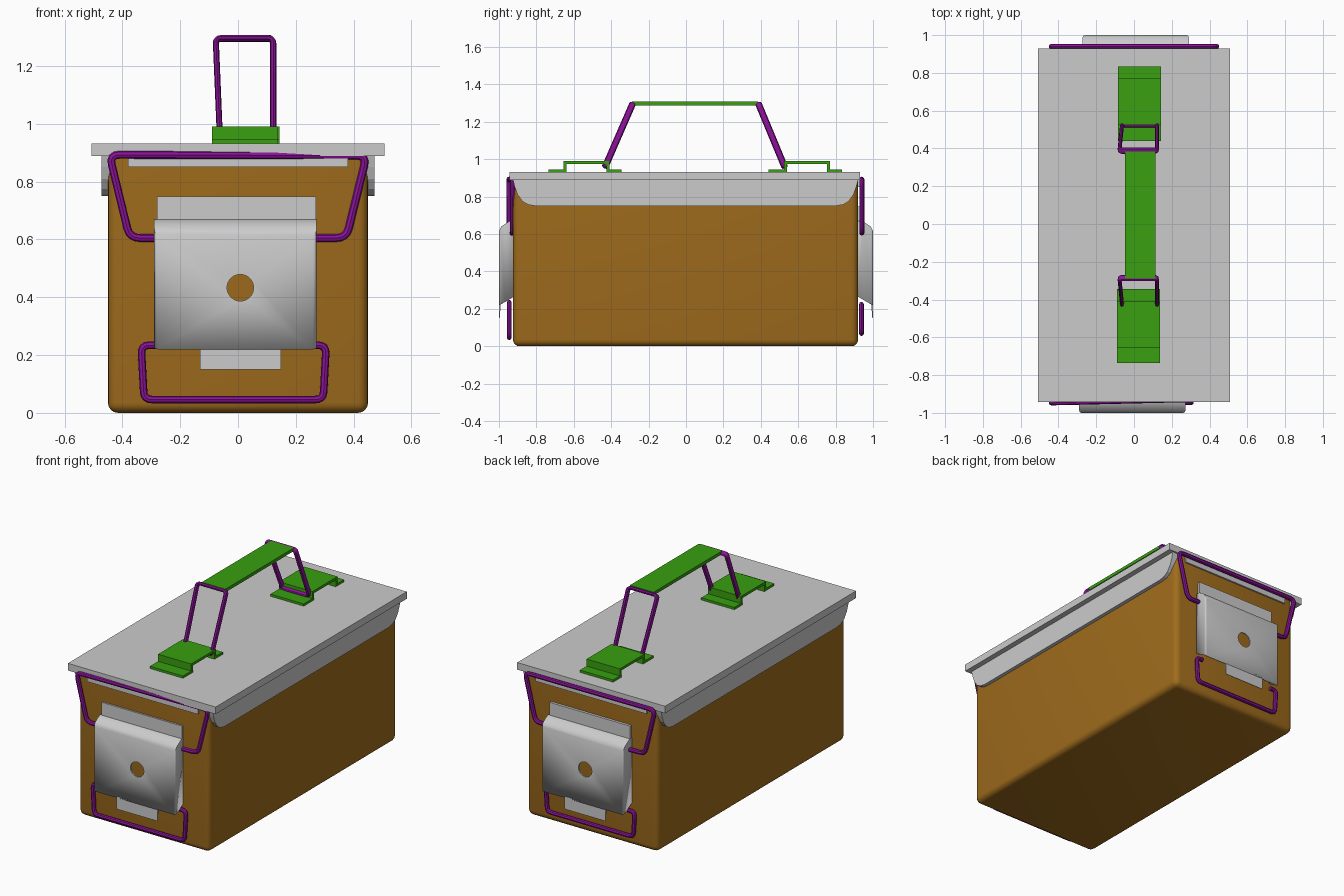
import bpy, bmesh, math
from mathutils import Matrix, Vector

if "Cube" in bpy.data.objects:
    bpy.data.objects.remove(bpy.data.objects["Cube"])


def mat(name, rgb):
    m = bpy.data.materials.new(name)
    m.diffuse_color = (*rgb, 1)
    m.use_nodes = True
    m.node_tree.nodes["Principled BSDF"].inputs["Base Color"].default_value = m.diffuse_color
    return m


BROWN = mat("brown", (0.35, 0.15, 0.012))
GREEN = mat("green", (0.04, 0.35, 0.005))
PURPLE = mat("purple", (0.27, 0.006, 0.33))


def add(name, mesh, material=None, smooth=False):
    ob = bpy.data.objects.new(name, mesh)
    bpy.context.collection.objects.link(ob)
    if material:
        mesh.materials.append(material)
    if smooth:
        bpy.ops.object.select_all(action='DESELECT')
        ob.select_set(True)
        bpy.context.view_layer.objects.active = ob
        bpy.ops.object.shade_smooth_by_angle(angle=math.radians(40))
    return ob


def to_mesh(name, bm):
    bmesh.ops.recalc_face_normals(bm, faces=bm.faces)
    me = bpy.data.meshes.new(name)
    bm.to_mesh(me)
    bm.free()
    return me


def box_bm(x0, x1, y0, y1, z0, z1):
    bm = bmesh.new()
    bmesh.ops.create_cube(bm, size=1)
    for v in bm.verts:
        v.co = ((x0 + x1) / 2 + v.co.x * (x1 - x0), (y0 + y1) / 2 + v.co.y * (y1 - y0),
                (z0 + z1) / 2 + v.co.z * (z1 - z0))
    return bm


def box(name, *dims, material=None):
    return add(name, to_mesh(name, box_bm(*dims)), material)


def prism_bm(profile, x0, x1):
    """Side profile of (y, z) points extruded along x."""
    bm = bmesh.new()
    face = bm.faces.new([bm.verts.new((x0, y, z)) for y, z in profile])
    ext = bmesh.ops.extrude_face_region(bm, geom=[face])
    bmesh.ops.translate(bm, vec=(x1 - x0, 0, 0),
                        verts=[v for v in ext['geom'] if isinstance(v, bmesh.types.BMVert)])
    bmesh.ops.recalc_face_normals(bm, faces=bm.faces)
    return bm


def rounded(points, r, closed):
    """Replace corners of a path with short arcs."""
    pts = [Vector(p) for p in points]
    out = []
    for i, p in enumerate(pts):
        if not closed and i in (0, len(pts) - 1):
            out.append(p)
            continue
        a = p + (pts[i - 1] - p).normalized() * r
        b = p + (pts[(i + 1) % len(pts)] - p).normalized() * r
        for k in range(5):
            t = k / 4
            out.append(a * (1 - t) ** 2 + p * 2 * t * (1 - t) + b * t * t)
    return out


def wire(name, points, radius, corner, closed=False, matrix=None):
    cu = bpy.data.curves.new(name, 'CURVE')
    cu.dimensions = '3D'
    cu.bevel_depth = radius
    cu.bevel_resolution = 2
    cu.use_fill_caps = True
    path = rounded(points, corner, closed)
    sp = cu.splines.new('POLY')
    sp.points.add(len(path) - 1)
    for q, p in zip(sp.points, path):
        q.co = (*p, 1)
    sp.use_cyclic_u = closed
    tmp = bpy.data.objects.new(name + "_path", cu)
    me = bpy.data.meshes.new_from_object(tmp)
    bpy.data.objects.remove(tmp)
    me.materials.clear()
    if matrix:
        me.transform(matrix)
    return add(name, me, PURPLE, True)


# Body: rounded tub
bm = box_bm(-0.45, 0.45, -0.925, 0.92, 0, 0.9)
edges = [e for e in bm.edges if min(v.co.z for v in e.verts) < 0.1]
bmesh.ops.bevel(bm, geom=edges, offset=0.035, segments=4, profile=0.5, affect='EDGES')
add("body", to_mesh("body", bm), BROWN, True)

# Lid slab with side and end skirts
box("lid", -0.507, 0.507, -0.943, 0.93, 0.888, 0.932)
half = [(0.92, 0.888), (0.91, 0.85), (0.895, 0.81), (0.87, 0.775), (0.84, 0.757), (0.80, 0.75)]
skirt = half + [(-y - 0.005, z) for y, z in reversed(half)]
for side, name in ((-1, "left_skirt"), (1, "right_skirt")):
    x0, x1 = sorted((side * 0.43, side * 0.473))
    add(name, to_mesh(name, prism_bm(skirt, x0, x1)))
box("front_skirt", -0.38, 0.38, -0.936, -0.90, 0.85, 0.89)
box("back_skirt", -0.38, 0.38, 0.90, 0.93, 0.85, 0.89)

# Latch plates, the rear one turned by half a circle
for name, angle in (("front", 0), ("back", math.pi)):
    turn = Matrix.Rotation(angle, 4, 'Z')
    bm = prism_bm([(-0.92, 0.67), (-0.945, 0.668), (-0.988, 0.64), (-1.0, 0.615), (-1.0, 0.22),
                   (-0.97, 0.235), (-0.92, 0.265)], -0.29, 0.272)
    # open the back and underside, soften the upright front edges
    gone = [f for f in bm.faces if all(v.co.y > -0.921 for v in f.verts)
            or all(v.co.z < 0.28 for v in f.verts)]
    bmesh.ops.delete(bm, geom=gone, context='FACES')
    upright = [e for e in bm.edges if all(v.co.y < -0.98 for v in e.verts)
               and abs(e.verts[0].co.x - e.verts[1].co.x) < 0.01 and e.calc_length() > 0.2]
    bmesh.ops.bevel(bm, geom=upright, offset=0.012, segments=3, profile=0.5, affect='EDGES')
    me = to_mesh(name + "_latch", bm)
    me.transform(turn)
    latch = add(name + "_latch", me, None, True)
    solid = latch.modifiers.new("sheet", 'SOLIDIFY')
    solid.thickness = 0.008
    solid.offset = -1

    # round hole through the front sheet
    bm = bmesh.new()
    bmesh.ops.create_cone(bm, cap_ends=True, segments=32, radius1=0.046, radius2=0.046, depth=0.12,
                          matrix=turn @ Matrix.Translation((0.008, -1.01, 0.433))
                          @ Matrix.Rotation(math.pi / 2, 4, 'X'))
    cutter = add(name + "_hole_cutter", to_mesh("cutter", bm))
    cutter.hide_render = True
    cutter.hide_set(True)
    cut = latch.modifiers.new("hole", 'BOOLEAN')
    cut.object = cutter
    cut.operation = 'DIFFERENCE'
    cut.solver = 'EXACT'

    # pull tab and upper mounting plate
    tab = prism_bm([(-1.0, 0.15), (-1.0, 0.23), (-0.99, 0.23), (-0.996, 0.15)], -0.132, 0.148)
    plate = box_bm(-0.28, 0.27, -0.936, -0.915, 0.64, 0.748)
    for part, b in (("_latch_tab", tab), ("_latch_plate", plate)):
        me = to_mesh(name + part, b)
        me.transform(turn)
        add(name + part, me)

# Wire bails above and below each latch: y at left and right ends
for name, yl, yr in (("front", -0.947, -0.926), ("back", 0.94, 0.94)):
    def path(pts):
        return [(x, yl + (yr - yl) * (x + 0.45) / 0.9, z) for x, z in pts]
    wire(name + "_upper_bail", path([(-0.27, 0.605), (-0.375, 0.605), (-0.445, 0.893),
                                     (0.445, 0.89), (0.375, 0.605), (0.26, 0.605)]), 0.0135, 0.035)
    if name == "front":
        low = [(x, -0.945, z) for x, z in ((-0.28, 0.234), (-0.335, 0.234), (-0.325, 0.046),
                                           (0.295, 0.046), (0.305, 0.234), (0.26, 0.234))]
    else:
        low = [(x, 0.938, z) for x, z in ((-0.26, 0.224), (-0.305, 0.224), (-0.295, 0.068),
                                          (0.295, 0.068), (0.305, 0.224), (0.26, 0.224))]
    wire(name + "_lower_bail", low, 0.013, 0.028)

# Bent strap brackets on the lid
t = 0.016
for name, a, b, c, d, x0, x1 in (("front", -0.735, -0.655, -0.41, -0.345, -0.09, 0.137),
                                 ("back", 0.44, 0.525, 0.77, 0.835, -0.085, 0.143)):
    z, h = 0.93, 0.99
    strap = [(a, z), (b + t, z), (b + t, h - t), (c - t, h - t), (c - t, z), (d, z),
             (d, z + t), (c, z + t), (c, h), (b, h), (b, z + t), (a, z + t)]
    add(name + "_bracket", to_mesh(name + "_bracket", prism_bm(strap, x0, x1)), GREEN)

# Leaning handle links, flattened wire loops
for name, y0, y1 in (("front", -0.432, -0.286), ("back", 0.527, 0.388)):
    rise = 0.335
    length = math.hypot(y1 - y0, rise)
    lean = (Matrix.Translation((0, y0, 0.96)) @ Matrix.Rotation(-math.atan2(y1 - y0, rise), 4, 'X')
            @ Matrix.Diagonal((1, 1.7, 1, 1)))
    wire(name + "_handle_link", [(-0.063, 0, 0), (0.122, 0, 0), (0.122, 0, length),
                                 (-0.077, 0, length)], 0.0105, 0.018, True, lean)

# Flat grip
box("handle_grip", -0.047, 0.115, -0.288, 0.385, 1.288, 1.308, material=GREEN)
